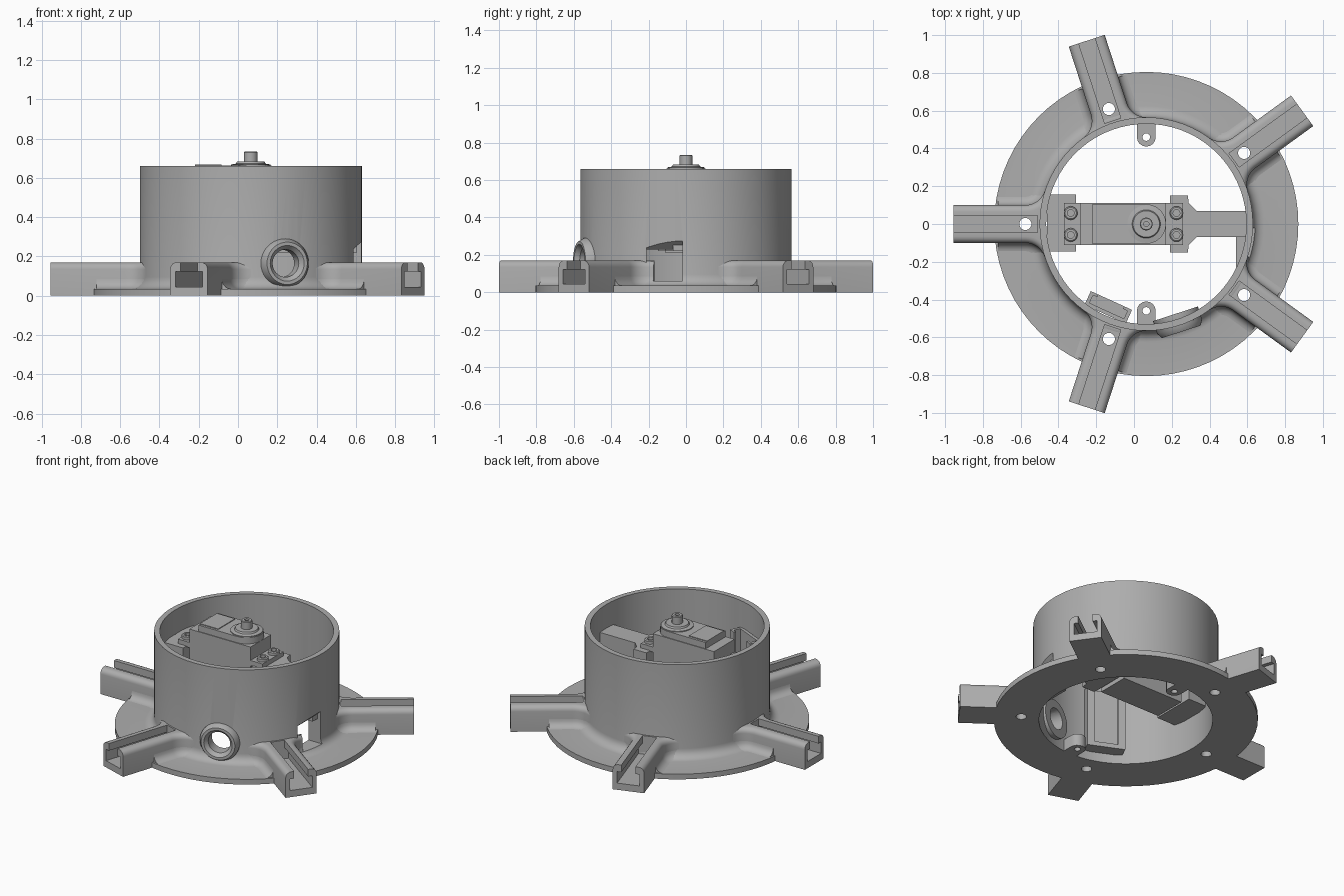
import bpy, bmesh
from math import sin, cos, pi, radians, sqrt
from mathutils import Matrix, Vector

old = bpy.data.objects.get("Cube")
if old:
    bpy.data.objects.remove(old, do_unlink=True)

CX = 0.065                        # ring axis
R_OUT, R_IN, TOP = 0.565, 0.53, 0.66
ARM_W, ARM_H, BLEND = 0.1, 0.17, 0.11
ARM_ANGLES = [36 + 72 * i for i in range(5)]
ALONG_X = Matrix(((0, 0, 1, 0), (1, 0, 0, 0), (0, 1, 0, 0), (0, 0, 0, 1)))
ALONG_Y = Matrix(((1, 0, 0, 0), (0, 0, 1, 0), (0, 1, 0, 0), (0, 0, 0, 1)))

grey = bpy.data.materials.new("plain grey")
grey.use_nodes = True
colour = (0.42, 0.42, 0.42, 1)
grey.diffuse_color = colour
grey.node_tree.nodes["Principled BSDF"].inputs["Base Color"].default_value = colour
parts = []


def turn(deg):
    return Matrix.Rotation(radians(deg), 4, 'Z')


def loft(name, rings, mat=Matrix(), closed=False, helper=False):
    """Skin a list of equal point rings; closed joins last ring to first."""
    bm = bmesh.new()
    vs = [[bm.verts.new(p) for p in ring] for ring in rings]
    n, m = len(vs[0]), len(vs)
    for i in range(m if closed else m - 1):
        a, b = vs[i], vs[(i + 1) % m]
        for j in range(n):
            k = (j + 1) % n
            bm.faces.new((a[j], a[k], b[k], b[j]))
    if not closed:
        bm.faces.new(vs[0][::-1])
        bm.faces.new(vs[-1])
    bm.transform(Matrix.Translation((CX, 0, 0)) @ mat)
    bmesh.ops.recalc_face_normals(bm, faces=bm.faces)
    me = bpy.data.meshes.new(name)
    bm.to_mesh(me)
    bm.free()
    ob = bpy.data.objects.new(name, me)
    bpy.context.collection.objects.link(ob)
    me.materials.append(grey)
    if helper:
        ob.hide_render = True
        ob.hide_viewport = True
    else:
        parts.append(ob)
    return ob


def prism(name, pts, z0, z1, mat=Matrix(), helper=False):
    return loft(name, [[(x, y, z) for x, y in pts] for z in (z0, z1)], mat, helper=helper)


def box(name, x0, x1, y0, y1, z0, z1, mat=Matrix()):
    return prism(name, [(x0, y0), (x1, y0), (x1, y1), (x0, y1)], z0, z1, mat)


def circle(r, x=0, y=0, n=32):
    return [(x + r * cos(2 * pi * i / n), y + r * sin(2 * pi * i / n)) for i in range(n)]


def turned(name, steps, mat=Matrix(), n=32, helper=False):
    """Solid of revolution from (radius, height) steps."""
    return loft(name, [[(x, y, z) for x, y in circle(r, n=n)] for r, z in steps], mat, helper=helper)


def cut(ob, cutters):
    for c in cutters:
        c.hide_viewport = False
        mod = ob.modifiers.new("cut", 'BOOLEAN')
        mod.operation, mod.solver, mod.object = 'DIFFERENCE', 'EXACT', c
    bpy.context.view_layer.update()
    dg = bpy.context.evaluated_depsgraph_get()
    new = bpy.data.meshes.new_from_object(ob.evaluated_get(dg))
    ob.modifiers.clear()
    ob.data = new


# Cutters: rail slot and bolt hole per arm, cable port bore, side window
t_slot = [(-.072, .045), (.072, .045), (.072, .122), (.045, .122), (.045, .3),
          (-.045, .3), (-.045, .122), (-.072, .122)]
slots = {a: prism("slot_cutter", t_slot, .575, 1.1, turn(a) @ ALONG_X, True) for a in ARM_ANGLES}
bolts = {a: prism("bolt_cutter", circle(.032, .64, 0, 24), -.1, .4, turn(a), True) for a in ARM_ANGLES}
port_mat = Matrix.Translation((0, 0, .165)) @ turn(-72) @ ALONG_X
bore = turned("bore_cutter", [(.07, .4), (.07, .575), (.095, .605), (.095, .7)], port_mat, helper=True)
window = prism("window_cutter", [(.4, .06), (.7, .06), (.7, .4), (.515, .23), (.4, .23)],
               -.21, -.02, ALONG_Y, True)

# Round wall and base flange with a blended foot
foot = .06
profile = [(R_IN, 0), (.805, 0), (.805, .035)]
profile += [(R_OUT + foot - foot * sin(t * pi / 10), .035 + foot - foot * cos(t * pi / 10)) for t in range(6)]
profile += [(R_OUT, TOP), (R_IN, TOP)]
N = 72
shell = loft("wall_and_flange", [[(r * cos(2 * pi * i / N), r * sin(2 * pi * i / N), z) for r, z in profile]
                                 for i in range(N)], closed=True)
cut(shell, list(slots.values()) + list(bolts.values()) + [bore, window])


# Arms: plan outline flowing from the wall into a straight beam
def arm_outline(d, tip, z):
    yc = ARM_W + BLEND
    xc = sqrt((R_OUT + BLEND) ** 2 - yc ** 2)
    end = Vector((-xc, -yc)).angle_signed(Vector((0, -1)))
    side = [(tip, ARM_W + d)]
    for i in range(9):
        v = Vector((0, -(BLEND - d)))
        v.rotate(Matrix.Rotation(-abs(end) * i / 8, 2))
        p = Vector((xc, yc)) + v
        if p.length < .552:
            p = p.normalized() * .552
        side.append((p.x, p.y))
    inner = Vector((xc, yc)).normalized() * .55
    side.append((inner.x, inner.y))
    pts = side + [(.55, 0)] + [(x, -y) for x, y in reversed(side)]
    return [(x, y, z) for x, y in pts]


crown = .035
for a in ARM_ANGLES:
    layers = [arm_outline(0, 1.02, 0)]
    for i in range(6):
        t = i * pi / 10
        layers.append(arm_outline(crown * (cos(t) - 1), 1.02, ARM_H - crown + crown * sin(t)))
    arm = loft("rail_arm", layers, turn(a))
    layers = [arm_outline(.05, .785, .01)]
    for i in range(6):
        t = i * pi / 10
        layers.append(arm_outline(.05 * (1 - sin(t)), .785, .034 + .05 * (1 - cos(t))))
    skirt = loft("arm_fillet", layers, turn(a))
    for ob in (arm, skirt):
        cut(ob, [slots[a], bolts[a]])

# Cable port collar and window pocket
collar = turned("port_collar", [(.125, .5), (.125, .57), (.108, .6)], port_mat, 40)
cut(collar, [bore])
pocket = prism("window_pocket", [(.475, 0), (.545, 0), (.505, -.23), (.475, -.23)], .035, .28)
cut(pocket, [window])

# Screw lugs at the bottom of the bore
for a in (90, -90):
    lug_pts = [(.54, -.05), (.54, .05)]
    lug_pts += [(.46 - .05 * sin(t * pi / 8), .05 * cos(t * pi / 8)) for t in range(9)]
    lug = prism("screw_lug", lug_pts, 0, .08, turn(a))
    hole = prism("lug_cutter", circle(.02, .46, 0, 20), -.1, .2, turn(a), True)
    cut(lug, [hole])

# Board clip on the inner wall
clip = turn(-114.5)
box("clip_plate", .505, .525, -.12, .12, .08, .48, clip)
for s in (-1, 1):
    y0, y1 = sorted((s * .1, s * .12))
    box("clip_side", .445, .53, y0, y1, .08, .48, clip)
    y0, y1 = sorted((s * .075, s * .12))
    box("clip_lip", .445, .46, y0, y1, .08, .48, clip)
box("clip_stop", .445, .525, -.12, .12, .06, .09, clip)

# Motor supports
box("left_support", -.525, -.372, -.145, .155, .22, .5)
prism("right_support", [(.125, -.15), (.22, -.15), (.225, -.11), (.265, -.07), (.54, -.07), (.54, .07),
                        (.265, .07), (.225, .11), (.22, .15), (.125, .15)], .22, .5)

# Servo motor
box("motor_body", -.35, .105, -.11, .11, .21, .62)
cap = [(-.285, .105), (-.285, -.105)]
cap += [(.105 * sin(t * pi / 12), -.105 * cos(t * pi / 12)) for t in range(13)]
prism("motor_cap", cap, .61, .662)
box("cap_label", -.285, -.15, -.09, .09, .66, .667)
ears = [(.1, .195, .16), (-.435, -.345, -.4)]
for x0, x1, hx in ears:
    ear = box("motor_ear", x0, x1, -.11, .11, .495, .53)
    for y in (-.058, .058):
        washer = turned("ear_grommet", [(.036, .53), (.036, .548), (.03, .553)],
                        Matrix.Translation((hx, y, 0)), 20)
        hole = prism("ear_cutter", circle(.018, hx, y, 16), .515, .7, helper=True)
        cut(ear, [hole])
        cut(washer, [hole])
turned("shaft_boss", [(.1, .65), (.1, .668), (.075, .672), (.07, .683), (.05, .683)])
shaft = turned("output_shaft", [(.034, .67), (.034, .73), (.03, .735)], n=24)
cut(shaft, [prism("shaft_cutter", circle(.014, n=16), .7, .8, helper=True)])

# Remove used cutters, then smooth rounded surfaces
for ob in [o for o in bpy.data.objects if o.name.split(".")[0].endswith("_cutter")]:
    bpy.data.objects.remove(ob, do_unlink=True)
bpy.ops.object.select_all(action='DESELECT')
for ob in parts:
    ob.select_set(True)
bpy.context.view_layer.objects.active = shell
bpy.ops.object.shade_smooth_by_angle(angle=radians(30))
